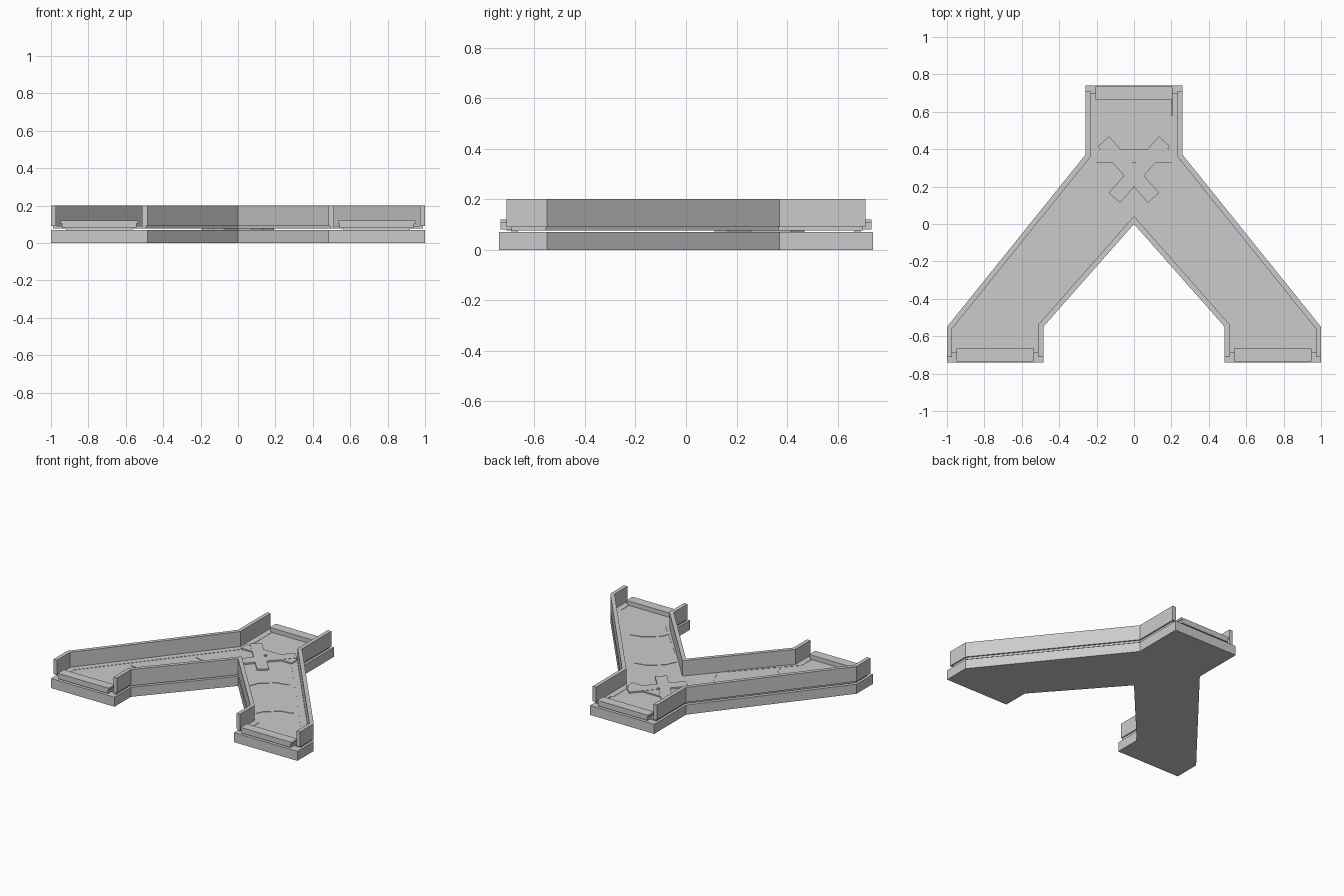
import bpy, bmesh
from mathutils import Vector

if "Cube" in bpy.data.objects:
    bpy.data.objects.remove(bpy.data.objects["Cube"])


def prism(name, pts, z0, z1):
    """Extrude a flat outline from z0 to z1."""
    bm = bmesh.new()
    face = bm.faces.new([bm.verts.new((x, y, z0)) for x, y in pts])
    ext = bmesh.ops.extrude_face_region(bm, geom=[face])
    verts = [g for g in ext["geom"] if isinstance(g, bmesh.types.BMVert)]
    bmesh.ops.translate(bm, vec=(0, 0, z1 - z0), verts=verts)
    bmesh.ops.recalc_face_normals(bm, faces=bm.faces)
    mesh = bpy.data.meshes.new(name)
    bm.to_mesh(mesh)
    bm.free()
    obj = bpy.data.objects.new(name, mesh)
    bpy.context.collection.objects.link(obj)
    return obj


def offset(pts, d):
    """Shift an open path by d to its right, with mitred corners."""
    pts = [Vector(p) for p in pts]
    normals = []
    for a, b in zip(pts, pts[1:]):
        t = (b - a).normalized()
        normals.append(Vector((t.y, -t.x)))
    out = []
    for i, p in enumerate(pts):
        n0, n1 = normals[max(i - 1, 0)], normals[min(i, len(normals) - 1)]
        out.append(p + (n0 + n1) * d / (1 + n0.dot(n1)))
    return out


def strip(name, path, d0, d1, z0, z1):
    return prism(name, offset(path, d0) + offset(path, d1)[::-1], z0, z1)


def box(name, x0, x1, y0, y1, z0, z1):
    return prism(name, [(x0, y0), (x1, y0), (x1, y1), (x0, y1)], z0, z1)


def flip(pts):
    return [(-x, y) for x, y in pts]


BASE, LEDGE, FLOOR, WALL, TOP = 0.07, 0.077, 0.088, 0.09, 0.2

# Forked base slab
half = [(0.26, 0.74), (0.26, 0.37), (1, -0.55), (1, -0.74),
        (0.485, -0.74), (0.485, -0.55)]
prism("base_slab", half + [(0, 0)] + flip(half)[::-1], 0, BASE)

# Raised track floor floating just above the slab
deck = [(0.2, 0.69), (0.2, 0.34), (0.93, -0.57), (0.93, -0.69),
        (0.51, -0.69), (0.51, -0.54)]
prism("track_floor", deck + [(0, 0.04)] + flip(deck)[::-1], 0.078, FLOOR)

# Outer guard walls with ledges beside the floor
outer = [(-1, -0.71), (-1, -0.55), (-0.26, 0.37), (-0.26, 0.71)]
for side, path, s, end in (("left", outer, 1, 0.7), ("right", flip(outer), -1, 0.58)):
    strip(side + "_outer_wall", path, 0, s * 0.028, WALL, TOP)
    ledge = [(path[0][0], -0.69), path[1], path[2], (path[3][0], end)]
    strip(side + "_outer_ledge", ledge, s * 0.01, s * 0.072, LEDGE, WALL)
box("right_end_ledge", 0.205, 0.25, 0.58, 0.7, LEDGE, WALL)

# Inner V-shaped guard wall with tapering ledges
inner = [(-0.485, -0.71), (-0.485, -0.55), (0, 0), (0.485, -0.55), (0.485, -0.71)]
strip("inner_wall", inner, 0, -0.028, WALL, TOP)
strip("inner_wall_foot", inner, -0.008, -0.028, LEDGE, WALL)
taper = [(0.51, -0.69), (0.51, -0.545), (0.2, -0.19), (0.21, -0.185),
         (0.555, -0.55), (0.555, -0.69)]
prism("right_inner_ledge", taper, LEDGE, WALL)
prism("left_inner_ledge", flip(taper), LEDGE, WALL)

# Threshold at each of the three open ends: foot, body and wider flat cap
for name, cx, s in (("left", -0.742, -1), ("right", 0.742, -1), ("rear", 0, 1)):
    for step, w, ya, yb, z0, z1 in (("foot", 0.178, 0.665, 0.69, 0.07, 0.08),
                                    ("body", 0.2, 0.665, 0.735, 0.08, 0.105),
                                    ("cap", 0.207, 0.665, 0.735, 0.105, 0.12)):
        y0, y1 = sorted((ya * s, yb * s))
        box(f"{name}_threshold_{step}", cx - w, cx + w, y0, y1, z0, z1)

# Crossing plate at the fork, with a transverse bar and pivot pin
for name, s in (("left", -1), ("right", 1)):
    strip(name + "_cross_arm", [(-0.105 * s, 0.14), (0.163 * s, 0.442)],
          -0.04, 0.04, BASE, 0.099)
box("cross_bar", -0.208, 0.205, 0.33, 0.4, LEDGE, 0.097)
bpy.ops.mesh.primitive_cylinder_add(vertices=12, radius=0.01, depth=0.012,
                                    location=(0, 0.32, 0.1))
bpy.context.object.name = "pivot_pin"

# Shallow chevron seams across the floor of each arm
along = Vector((-0.627, 0.779))
across = Vector((0.779, 0.627))
for i, c in enumerate((Vector((0.53, -0.36)), Vector((0.25, -0.01)))):
    path = [c + across * u + along * v
            for u, v in ((-0.14, -0.03), (-0.06, 0.01), (0.06, 0.01), (0.14, -0.03))]
    path = [tuple(p) for p in path]
    strip(f"right_floor_seam_{i}", path, -0.006, 0.006, FLOOR - 0.004, FLOOR + 0.003)
    strip(f"left_floor_seam_{i}", flip(path), -0.006, 0.006, FLOOR - 0.004, FLOOR + 0.003)
